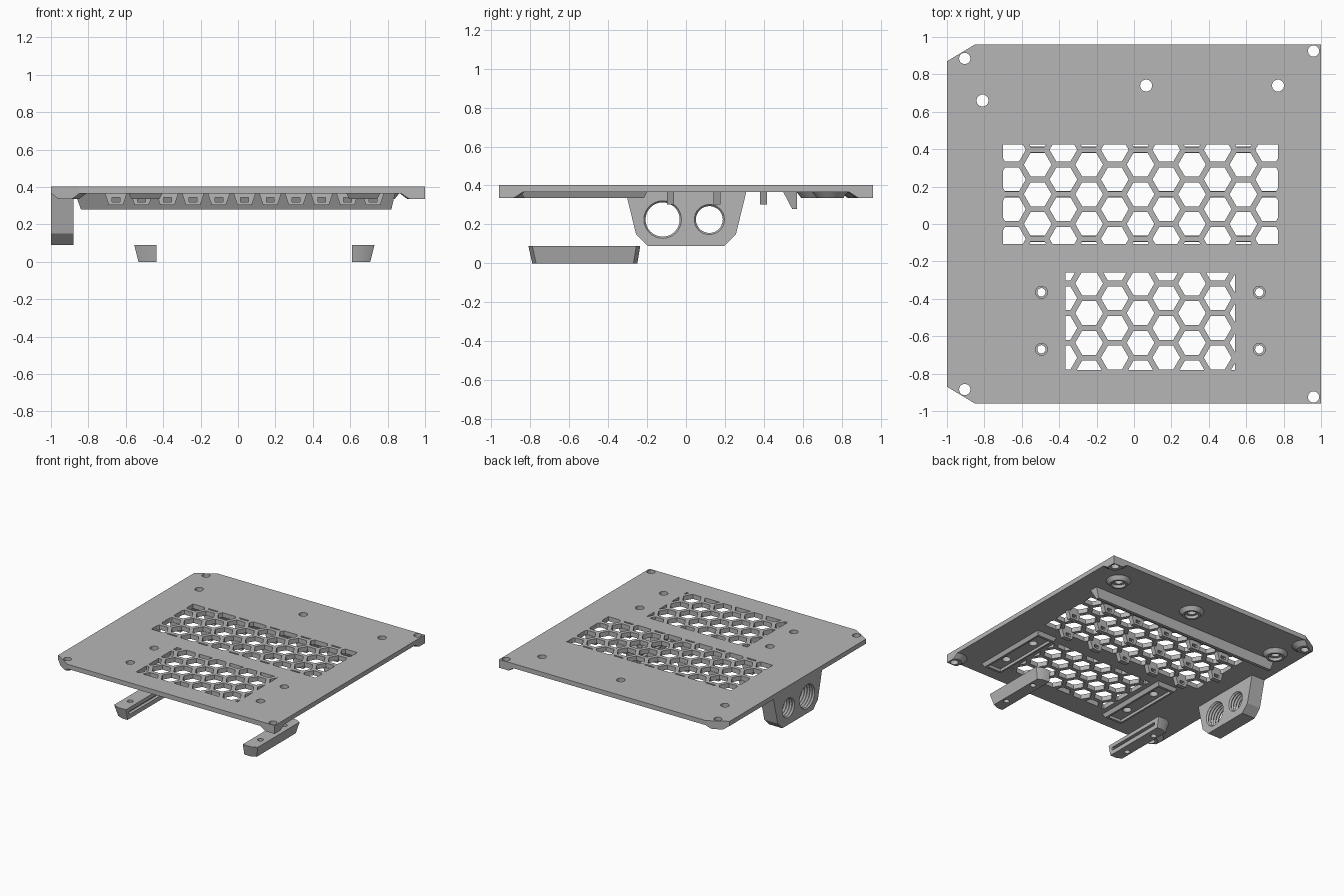
import bpy, bmesh, math
from mathutils import Vector

if "Cube" in bpy.data.objects:
    bpy.data.objects.remove(bpy.data.objects["Cube"])

TOP, UNDER, PAD = 0.403, 0.366, 0.336   # plate top, plate underside, pad underside
HALF = 0.96

grey = bpy.data.materials.new("mid_grey")
grey.use_nodes = True
colour = (0.47, 0.47, 0.47, 1)
grey.diffuse_color = colour
grey.node_tree.nodes["Principled BSDF"].inputs["Base Color"].default_value = colour


def finish(name, bm):
    bmesh.ops.recalc_face_normals(bm, faces=bm.faces[:])
    mesh = bpy.data.meshes.new(name)
    bm.to_mesh(mesh)
    bm.free()
    mesh.materials.append(grey)
    ob = bpy.data.objects.new(name, mesh)
    bpy.context.collection.objects.link(ob)
    return ob


def loft(name, rings):
    """Closed solid through rings of equal point count."""
    bm = bmesh.new()
    loops = [[bm.verts.new(p) for p in r] for r in rings]
    for a, b in zip(loops, loops[1:]):
        for i in range(len(a)):
            j = (i + 1) % len(a)
            bm.faces.new((a[i], a[j], b[j], b[i]))
    bm.faces.new(loops[0])
    bm.faces.new(loops[-1])
    return finish(name, bm)


def rect(x0, x1, y0, y1, z):
    return [(x0, y0, z), (x1, y0, z), (x1, y1, z), (x0, y1, z)]


def circle(x, y, r, z, n=32):
    return [(x + r * math.cos(math.tau * i / n), y + r * math.sin(math.tau * i / n), z)
            for i in range(n)]


def box(x0, x1, y0, y1, z0, z1):
    return loft("cutter", [rect(x0, x1, y0, y1, z0), rect(x0, x1, y0, y1, z1)])


def rod(x, y, r, z0=-0.1, z1=0.5):
    return loft("cutter", [circle(x, y, r, z0), circle(x, y, r, z1)])


def cut(ob, cutters, operation='DIFFERENCE'):
    bpy.context.view_layer.objects.active = ob
    for c in cutters:
        c.hide_render = True
        m = ob.modifiers.new("cut", 'BOOLEAN')
        m.operation, m.solver, m.object = operation, 'EXACT', c
        bpy.ops.object.modifier_apply(modifier=m.name)
        bpy.data.objects.remove(c)


def outline(z):
    side = [(-0.85, -HALF), (1, -HALF), (1, HALF), (-0.85, HALF), (-1, 0.87), (-1, -0.87)]
    return [(x, y, z) for x, y in side]


# Honeycomb lattice shared by both vents
DX, PITCH, HEX = 0.1375, 0.1588, 0.074
X0 = 0.035


def honeycomb(x0, x1, y0, y1):
    bm = bmesh.new()
    for i in range(-7, 8):
        for j in range(-7, 5):
            cx, cy = X0 + i * DX, (j + (i % 2) / 2) * PITCH
            bm.faces.new([bm.verts.new(p) for p in circle(cx, cy, HEX, UNDER - 0.1, 6)])
    for co, no in (((x0, 0, 0), (-1, 0, 0)), ((x1, 0, 0), (1, 0, 0)),
                   ((0, y0, 0), (0, -1, 0)), ((0, y1, 0), (0, 1, 0))):
        geom = bm.verts[:] + bm.edges[:] + bm.faces[:]
        bmesh.ops.bisect_plane(bm, geom=geom, plane_co=co, plane_no=no, clear_outer=True)
    ext = bmesh.ops.extrude_face_region(bm, geom=bm.faces[:], use_keep_orig=True)
    bmesh.ops.translate(bm, vec=Vector((0, 0, 0.2)),
                        verts=[g for g in ext["geom"] if isinstance(g, bmesh.types.BMVert)])
    return finish("cutter", bm)


corner_holes = [(-0.905, 0.885), (-0.905, -0.885), (0.96, 0.925), (0.96, -0.925)]
board_holes = [(-0.81, 0.66), (0.065, 0.74), (0.77, 0.74)]
rails = [("right", -0.495, -1), ("left", 0.67, 1)]
rail_ys = (-0.365, -0.67)

# Base plate
plate = loft("base_plate", [outline(UNDER), outline(TOP)])
holes = [rod(x, y, 0.03) for x, y in corner_holes]
holes += [rod(x, y, 0.032) for x, y in board_holes]
holes += [rod(cx, y, 0.032) for _, cx, _ in rails for y in rail_ys]
cut(plate, [honeycomb(-0.70, 0.77, -0.108, 0.425),
            honeycomb(-0.365, 0.54, -0.78, -0.26)] + holes)

# Tapered lugs at the corners, trimmed to the plate outline
for n, (x, y) in enumerate(corner_holes):
    lug = loft(f"corner_lug_{n + 1}", [circle(x, y, 0.055, PAD), circle(x, y, 0.095, UNDER)])
    cut(lug, [loft("cutter", [outline(0.2), outline(0.5)])], 'INTERSECT')
    cut(lug, [rod(x, y, 0.03)])

# Tapered screw bosses with counterbores
for n, (x, y) in enumerate(board_holes):
    boss = loft(f"screw_boss_{n + 1}", [circle(x, y, 0.068, PAD), circle(x, y, 0.092, UNDER)])
    cut(boss, [rod(x, y, 0.032), rod(x, y, 0.052, 0.2, 0.36)])

# Rail pads with a shallow seat, and the separate rails below them
for side, cx, s in rails:
    pad = loft(f"{side}_rail_pad", [rect(cx - 0.075, cx + 0.075, -0.83, -0.215, PAD),
                                    rect(cx - 0.09, cx + 0.09, -0.85, -0.20, UNDER)])
    cut(pad, [box(cx - 0.06, cx + 0.06, -0.81, -0.235, 0.2, 0.358)]
        + [rod(cx, y, 0.032) for y in rail_ys])

    def rail_ring(outer, y0, y1, z):
        pts = [(-0.06, y0), (outer - 0.045, y0), (outer, y0 + 0.02),
               (outer, y1 - 0.02), (outer - 0.045, y1), (-0.06, y1)]
        return [(cx + s * u, y, z) for u, y in pts]

    rail = loft(f"{side}_rail", [rail_ring(0.037, -0.79, -0.25, 0),
                                 rail_ring(0.06, -0.81, -0.235, 0.09)])
    inner = cx - 0.06 * s
    cut(rail, [box(inner - 0.025, inner + 0.025, -0.77, -0.28, 0.035, 0.06)]
        + [rod(cx, y, 0.022) for y in rail_ys])

# Long tapered stiffening bar
loft("stiffening_bar", [rect(-0.84, 0.82, 0.545, 0.57, 0.28),
                        rect(-0.87, 0.84, 0.50, 0.57, UNDER)])

# Cable tie tabs standing under the ribs of the large vent
for row, y in enumerate((-PITCH / 2, PITCH, PITCH * 2.5)):
    for i in range(-5, 6):
        if i % 2 != row % 2:
            continue
        x = X0 + i * DX
        tab = loft(f"tie_tab_{row + 1}_{i + 6}",
                   [rect(x - 0.038, x + 0.038, y - 0.018, y + 0.018, 0.303),
                    rect(x - 0.06, x + 0.06, y - 0.018, y + 0.018, UNDER + 0.002)])
        cut(tab, [box(x - 0.021, x + 0.021, y - 0.1, y + 0.1, 0.32, 0.344)])

# Side bracket with two threaded ports
half_profile = [(0.31, UNDER + 0.002), (0.257, 0.15), (0.197, 0.09)]
profile = half_profile + [(-y, z) for y, z in reversed(half_profile)]
bracket = loft("port_bracket", [[(x, y, z) for y, z in profile] for x in (-1, -0.88)])


def thread_cutter(cy, cz, r):
    rings = []
    for k in range(13):
        x = -1.01 + 0.14 * k / 12
        rr = r + (0.01 if k % 2 else 0)
        rings.append([(x, cy + a, cz + b) for a, b, _ in circle(0, 0, rr, 0)])
    return loft("cutter", rings)


cut(bracket, [thread_cutter(-0.12, 0.225, 0.088), thread_cutter(0.12, 0.225, 0.069)])

# Keep hard edges while rounding the holes
bpy.ops.object.select_all(action='DESELECT')
for ob in bpy.context.scene.objects:
    if ob.type == 'MESH' and ob.data.materials and ob.data.materials[0] == grey:
        ob.select_set(True)
bpy.context.view_layer.objects.active = plate
bpy.ops.object.shade_smooth_by_angle(angle=math.radians(25))
